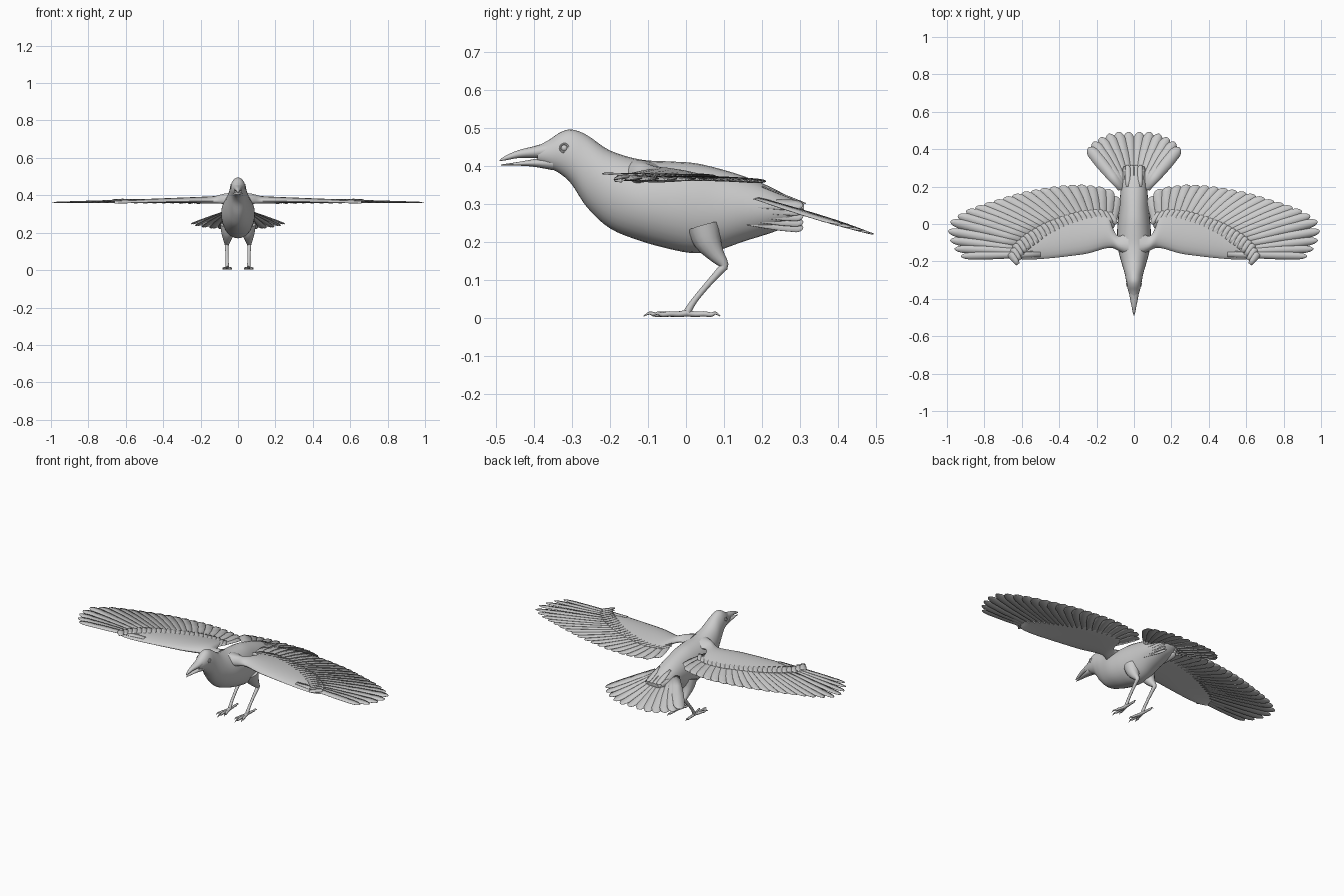
import bpy, bmesh, math
from mathutils import Vector

if "Cube" in bpy.data.objects:
    bpy.data.objects.remove(bpy.data.objects["Cube"])

grey = bpy.data.materials.new("plumage grey")
grey.use_nodes = True
colour = (0.6, 0.6, 0.6, 1)
grey.diffuse_color = colour
grey.node_tree.nodes["Principled BSDF"].inputs["Base Color"].default_value = colour


def finish(name, bm, mirror=False, thin=False):
    bmesh.ops.recalc_face_normals(bm, faces=bm.faces[:])
    mesh = bpy.data.meshes.new(name)
    bm.to_mesh(mesh)
    bm.free()
    mesh.materials.append(grey)
    ob = bpy.data.objects.new(name, mesh)
    bpy.context.collection.objects.link(ob)
    if thin:
        solid = ob.modifiers.new("thickness", "SOLIDIFY")
        solid.thickness, solid.offset = 0.0015, 0
    if mirror:
        ob.modifiers.new("mirror", "MIRROR").use_mirror_merge = False
    bpy.ops.object.select_all(action="DESELECT")
    ob.select_set(True)
    bpy.context.view_layer.objects.active = ob
    bpy.ops.object.shade_smooth_by_angle(angle=math.radians(50))
    return ob


def smooth_rows(rows, steps=4):
    """Catmull-Rom interpolation of tuples of any length."""
    out = []
    for i in range(len(rows) - 1):
        a, b, c, d = (rows[max(0, min(len(rows) - 1, i + k))] for k in (-1, 0, 1, 2))
        for s in range(steps):
            t = s / steps
            out.append(tuple(0.5 * (2 * q + (r - p) * t + (2 * p - 5 * q + 4 * r - u) * t * t
                                    + (3 * q - p - 3 * r + u) * t ** 3)
                             for p, q, r, u in zip(a, b, c, d)))
    return out + [rows[-1]]


def loft(bm, rings):
    loops = [[bm.verts.new(p) for p in ring] for ring in rings]
    n = len(loops[0])
    for a, b in zip(loops, loops[1:]):
        for i in range(n):
            j = (i + 1) % n
            bm.faces.new((a[i], a[j], b[j], b[i]))
    bm.faces.new(loops[0])
    bm.faces.new(loops[-1])


def circle(n):
    return [(math.cos(math.tau * i / n), math.sin(math.tau * i / n)) for i in range(n)]


def body_loft(name, rows, n=28):
    """Rows of y, top z, bottom z, half width."""
    bm = bmesh.new()
    loft(bm, [[(w * c, y, (t + b) / 2 + (t - b) / 2 * s) for c, s in circle(n)]
              for y, t, b, w in smooth_rows(rows)])
    return finish(name, bm)


def tube(bm, rows, n=10):
    """Rows of x, y, z, radius."""
    pts = smooth_rows(rows, 3)
    rings = []
    for i, (x, y, z, r) in enumerate(pts):
        d = Vector(pts[min(i + 1, len(pts) - 1)][:3]) - Vector(pts[max(i - 1, 0)][:3])
        u = d.cross(Vector((1, 0, 0))).normalized()
        v = d.cross(u).normalized()
        rings.append([Vector((x, y, z)) + r * (u * c + v * s) for c, s in circle(n)])
    loft(bm, rings)


def feather(bm, base, tip, width, side=None, tilt=0.12):
    """A vane with a rounded tip and a slightly raised shaft."""
    base, tip = Vector(base), Vector(tip)
    d = tip - base
    if side is None:
        side = Vector((-d.y, d.x, 0)).normalized() + Vector((0, 0, tilt))
    up = d.cross(side).normalized() * width * 0.04
    rows = []
    for t, w in ((0, .3), (.3, .42), (.6, .5), (.88, .48), (.95, .36), (.985, .2), (1, .05)):
        p, s = base + d * t, side * width * w
        rows.append([bm.verts.new(q) for q in (p - s, p + up, p + s)])
    for a, b in zip(rows, rows[1:]):
        for i in (0, 1):
            bm.faces.new((a[i], a[i + 1], b[i + 1], b[i]))


def sample(points, t):
    """Point at fraction t of a polyline's length."""
    pts = [Vector(p) for p in points]
    left = t * sum((b - a).length for a, b in zip(pts, pts[1:]))
    for a, b in zip(pts, pts[1:]):
        length = (b - a).length
        if left <= length:
            return a.lerp(b, left / length)
        left -= length
    return pts[-1]


# Body and head
body_loft("body", [
    (-.39, .452, .408, .020), (-.36, .468, .394, .030), (-.33, .488, .378, .038),
    (-.30, .495, .350, .043), (-.26, .480, .290, .051), (-.2, .440, .235, .069),
    (-.12, .416, .202, .088), (-.04, .411, .180, .090), (.02, .407, .170, .086),
    (.08, .394, .176, .080), (.15, .373, .200, .074), (.22, .345, .222, .066),
    (.28, .313, .245, .052), (.31, .298, .272, .036)])

# Open beak
body_loft("upper_beak", [(-.36, .463, .418, .027), (-.40, .451, .420, .021),
                         (-.44, .441, .420, .013), (-.475, .426, .414, .006), (-.49, .415, .412, .001)], 16)
body_loft("lower_beak", [(-.35, .425, .388, .026), (-.40, .417, .397, .018),
                         (-.44, .410, .400, .011), (-.487, .403, .401, .001)], 16)

# Eyes with raised lids
bm = bmesh.new()
bmesh.ops.create_uvsphere(bm, u_segments=16, v_segments=10, radius=.009)
bmesh.ops.translate(bm, verts=bm.verts[:], vec=(.034, -.32, .446))
finish("eyes", bm, mirror=True)
bpy.ops.mesh.primitive_torus_add(major_radius=.011, minor_radius=.0025, major_segments=20,
                                 minor_segments=6, rotation=(0, math.pi / 2, 0), location=(.038, -.32, .446))
lids = bpy.context.object
lids.name = "eyelids"
lids.data.materials.append(grey)
bpy.ops.object.transform_apply(location=True, rotation=True)
lids.modifiers.new("mirror", "MIRROR").use_mirror_merge = False
bpy.ops.object.shade_smooth_by_angle()


def wing_z(x, y):
    x = min(x, 1)
    return (.376 - .1 * y) * (1 - x) + .362 * x


# Feathered wing arm: x, front y, back y, half thickness
bm = bmesh.new()
rings = []
for x, f, b, h in smooth_rows([
        (.03, -.17, -.04, .034), (.08, -.145, -.065, .028), (.11, -.13, -.03, .022),
        (.135, -.128, .045, .021), (.17, -.135, .065, .020), (.25, -.158, .066, .017),
        (.35, -.172, .045, .014), (.45, -.183, .008, .011), (.55, -.190, -.045, .009),
        (.62, -.186, -.095, .007), (.66, -.170, -.135, .004)]):
    ring = []
    for c, s in circle(20):
        t = (1 + c) / 2
        y = f + (b - f) * t
        ring.append((x, y, wing_z(x, y) - .016 * (1 - t) ** 3 + h * s * (1.25 - .8 * t)))
    rings.append(ring)
loft(bm, rings)
finish("wing_arms", bm, mirror=True)

# Flight feathers fan out from the wing arm
tips = [(.925, -.172), (.97, -.12), (.996, -.05), (.98, .02), (.91, .065), (.83, .095), (.73, .125),
        (.62, .16), (.5, .185), (.4, .202), (.3, .21), (.2, .203), (.13, .185), (.1, .15)]
roots = [(.5, -.163), (.57, -.145), (.59, -.11), (.52, -.07), (.4, -.03), (.25, 0), (.13, -.02)]
bm = bmesh.new()
count = 23
for i in range(count):
    t = i / (count - 1)
    tip = sample([(*p, 0) for p in tips], t)
    root = sample([(*p, 0) for p in roots], t ** .85)
    tip.z, root.z = wing_z(tip.x, tip.y), wing_z(root.x, root.y)
    feather(bm, root, tip, .040 + .032 * min(1, t * 2.2))
finish("flight_feathers", bm, mirror=True, thin=True)

# Short coverts scallop the rear edge of the wing arm
edge = [(.665, -.155), (.64, -.105), (.59, -.06), (.5, -.005), (.4, .035), (.3, .065), (.2, .075), (.14, .06)]
bm = bmesh.new()
for i in range(24):
    tip = sample([(*p, 0) for p in edge], i / 23)
    root = tip + Vector((-.045, -.06, 0))
    tip.z, root.z = wing_z(tip.x, tip.y) + .005, wing_z(root.x, root.y) + .004
    feather(bm, root, tip, .036)
finish("wing_coverts", bm, mirror=True, thin=True)

# Fanned tail
bm = bmesh.new()
for i, (x, y) in enumerate([(.03, .492), (.085, .492), (.135, .482), (.18, .462), (.218, .438), (.243, .408)]):
    x0 = .012 + .011 * i
    feather(bm, (x0, .19, .313), (x, y, .313 - .31 * (y - .19)), .064, tilt=.04)
finish("tail_feathers", bm, mirror=True, thin=True)

# Coverts along the sides and top of the rump
bm = bmesh.new()
for k in range(5):
    feather(bm, (.066 - .002 * k, .16, .30 - .012 * k), (.052 - .005 * k, .308, .296 - .015 * k),
            .03, Vector((-.5, 0, .9)))
for x in (.012, .034):
    feather(bm, (x, .2, .345), (x, .315, .300), .03)
finish("rump_coverts", bm, mirror=True, thin=True)

# Thighs and shanks
bm = bmesh.new()
tube(bm, [(.050, .045, .24, .046), (.054, .058, .20, .036), (.058, .080, .165, .022),
          (.060, .100, .138, .012), (.060, .088, .122, .010), (.059, .055, .085, .008),
          (.058, .022, .045, .008), (.057, .004, .016, .010)], 14)
finish("legs", bm, mirror=True)

# Three front toes and one hind toe, each ending in a claw
bm = bmesh.new()
for x, y in ((.034, -.082), (.057, -.112), (.083, -.088), (.06, .09)):
    a = Vector((.057, .003, .011))
    b = Vector((x, y, .004))
    rows = [(*a.lerp(b, t).to_2d(), z, r) for t, z, r in
            ((0, .012, .009), (.25, .009, .007), (.5, .010, .007), (.72, .008, .006), (.86, .012, .004), (1, .004, .001))]
    tube(bm, rows, 8)
finish("toes", bm, mirror=True)
